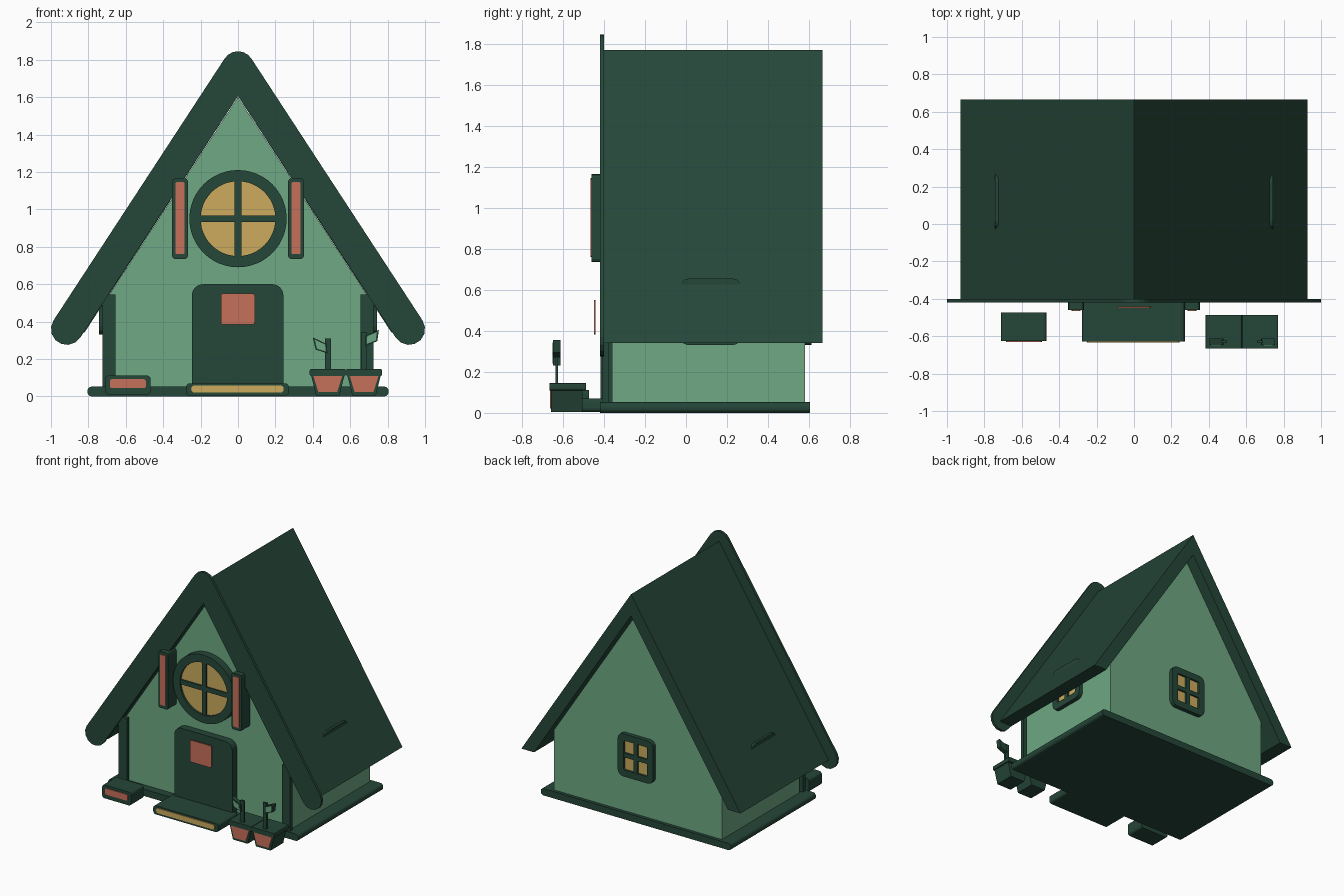
import bpy, bmesh
from math import sin, cos, pi, atan2, radians
from mathutils import Matrix

if "Cube" in bpy.data.objects:
    bpy.data.objects.remove(bpy.data.objects["Cube"])


def material(name, rgb):
    linear = [((c / 255 + 0.055) / 1.055) ** 2.4 for c in rgb] + [1]
    m = bpy.data.materials.new(name)
    m.use_nodes = True
    m.diffuse_color = linear
    m.node_tree.nodes["Principled BSDF"].inputs["Base Color"].default_value = linear
    return m


DARK = material("dark green", (37, 70, 56))
WALL = material("sage green", (110, 168, 131))
CORAL = material("coral", (198, 112, 90))
GOLD = material("warm yellow", (204, 171, 94))


def arc(cx, cz, r, a0, a1, n):
    return [(cx + r * cos(a0 + (a1 - a0) * i / n), cz + r * sin(a0 + (a1 - a0) * i / n))
            for i in range(n + 1)]


def rounded(x0, x1, z0, z1, r, n=3):
    """Rounded rectangle outline in the xz plane."""
    corners = [(x1 - r, z1 - r), (x0 + r, z1 - r), (x0 + r, z0 + r), (x1 - r, z0 + r)]
    return [p for i, (x, z) in enumerate(corners)
            for p in arc(x, z, r, i * pi / 2, (i + 1) * pi / 2, n)]


def finish(name, bm, mat, place=None):
    bmesh.ops.recalc_face_normals(bm, faces=bm.faces)
    mesh = bpy.data.meshes.new(name)
    bm.to_mesh(mesh)
    bm.free()
    mesh.materials.append(mat)
    obj = bpy.data.objects.new(name, mesh)
    bpy.context.collection.objects.link(obj)
    if place:
        obj.matrix_world = place
    return obj


def prism(name, outline, y0, y1, mat, place=None):
    """Extrude an xz outline from y0 to y1."""
    bm = bmesh.new()
    face = bm.faces.new([bm.verts.new((x, y0, z)) for x, z in outline])
    ext = bmesh.ops.extrude_face_region(bm, geom=[face])["geom"]
    for v in ext:
        if isinstance(v, bmesh.types.BMVert):
            v.co.y = y1
    return finish(name, bm, mat, place)


def box(name, x0, x1, y0, y1, z0, z1, mat, place=None):
    return prism(name, [(x0, z0), (x1, z0), (x1, z1), (x0, z1)], y0, y1, mat, place)


def ring(name, outer, inner, y0, y1, mat, place=None):
    """Frame with an opening, between two outlines of equal point count."""
    bm = bmesh.new()
    loops = [[bm.verts.new((x, y, z)) for x, z in o]
             for o, y in ((outer, y0), (outer, y1), (inner, y1), (inner, y0))]
    n = len(outer)
    for k in range(4):
        a, b = loops[k], loops[(k + 1) % 4]
        for i in range(n):
            j = (i + 1) % n
            bm.faces.new((a[i], a[j], b[j], b[i]))
    return finish(name, bm, mat, place)


def smooth(obj):
    bpy.ops.object.select_all(action="DESELECT")
    obj.select_set(True)
    bpy.context.view_layer.objects.active = obj
    bpy.ops.object.shade_smooth_by_angle(angle=radians(30))


def mirrored(points):
    return points + [(-x, z) for x, z in reversed(points) if abs(x) > 1e-5]


# Base slab, with softened edges
base = prism("base", rounded(-0.805, 0.805, 0, 0.052, 0.022), -0.42, 0.605, DARK)

# Gabled house body
prism("walls", mirrored([(0, 1.60), (0.71, 0.51), (0.71, 0.02)]), -0.36, 0.58, WALL)

# Steep roof, its eaves cut level
prism("roof", mirrored([(0, 1.77), (0.927, 0.342), (0.82, 0.342), (0, 1.605)]),
      -0.405, 0.665, DARK)

# Rounded gable trim
R, TOP, EX, EZ = 0.085, 1.76, 0.915, 0.36
tilt = atan2(EX, TOP - EZ)
trim = arc(0, TOP, R, pi / 2, tilt, 3) + arc(EX, EZ, R, tilt, tilt - pi, 7)
trim.append((0, TOP - R / sin(tilt)))
prism("gable_trim", mirrored(trim), -0.42, -0.4, DARK)

# Corner posts and shutters, one of each per side
for side, sx in (("left", 1), ("right", -1)):
    c = sx * 0.69
    box(side + "_post", c - 0.034, c + 0.034, -0.407, -0.378, 0.05, 0.545, DARK)
    c = sx * 0.31
    prism(side + "_shutter", rounded(c - 0.042, c + 0.042, 0.735, 1.165, 0.015, 2),
          -0.46, -0.36, DARK)
    prism(side + "_shutter_panel", rounded(c - 0.024, c + 0.024, 0.76, 1.145, 0.006, 1),
          -0.466, -0.458, CORAL)

# Round attic window
WZ = 0.95
circle = lambda r: arc(0, WZ, r, 0, 2 * pi, 48)[:-1]
smooth(ring("round_window_frame", circle(0.26), circle(0.2), -0.416, -0.355, DARK))
prism("round_window_glass", circle(0.21), -0.4, -0.36, GOLD)
box("round_window_upright", -0.018, 0.018, -0.412, -0.38, WZ - 0.205, WZ + 0.205, DARK)
box("round_window_crossbar", -0.205, 0.205, -0.411, -0.38, WZ - 0.018, WZ + 0.018, DARK)

# Square windows on the back and both sides
for name, x, y, angle in (("back", 0, 0.58, 180), ("left", 0.71, 0.12, 90),
                          ("right", -0.71, 0.12, -90)):
    place = Matrix.Translation((x, y, 0.493)) @ Matrix.Rotation(radians(angle), 4, "Z")
    name += "_window_"
    ring(name + "frame", rounded(-0.15, 0.15, -0.163, 0.163, 0.045),
         rounded(-0.1, 0.1, -0.112, 0.112, 0.012), -0.032, 0.01, DARK, place)
    box(name + "glass", -0.105, 0.105, -0.016, 0.01, -0.115, 0.115, GOLD, place)
    box(name + "upright", -0.017, 0.017, -0.03, 0, -0.115, 0.115, DARK, place)
    box(name + "crossbar", -0.105, 0.105, -0.029, 0, -0.017, 0.017, DARK, place)

# Door with rounded top corners, its small pane and the step
door = [(-0.247, 0.05), (0.243, 0.05)] + arc(0.183, 0.54, 0.06, 0, pi / 2, 4) \
    + arc(-0.187, 0.54, 0.06, pi / 2, pi, 4)
prism("door", door, -0.416, -0.35, DARK)
prism("door_pane", rounded(-0.092, 0.09, 0.383, 0.55, 0.012, 2), -0.45, -0.441, CORAL)
prism("doorstep", rounded(-0.278, 0.272, 0.004, 0.07, 0.02), -0.627, -0.4, DARK)
prism("doorstep_edge", rounded(-0.25, 0.244, 0.02, 0.058, 0.016), -0.633, -0.625, GOLD)

# Low planter box
prism("planter", rounded(-0.712, -0.467, 0.01, 0.112, 0.02), -0.625, -0.472, DARK)
prism("planter_panel", rounded(-0.685, -0.493, 0.044, 0.092, 0.01, 2), -0.631, -0.623, CORAL)


def taper(cx, top, bottom, z0, z1):
    return [(cx - bottom, z0), (cx + bottom, z0), (cx + top, z1), (cx - top, z1)]


def shrink(points, k):
    mx = sum(p[0] for p in points) / len(points)
    mz = sum(p[1] for p in points) / len(points)
    return [(mx + (x - mx) * k, mz + (z - mz) * k) for x, z in points]


# Two flower pots, each with a stem and one leaf
leaves = ([(0.40, 0.315), (0.475, 0.28), (0.478, 0.23), (0.415, 0.25)],
          [(0.682, 0.325), (0.753, 0.355), (0.745, 0.295), (0.68, 0.27)])
for name, cx, stem, top, leaf in (("inner_pot", 0.48, 0.481, 0.31, leaves[0]),
                                  ("outer_pot", 0.674, 0.673, 0.345, leaves[1])):
    prism(name, taper(cx, 0.09, 0.062, 0.004, 0.115), -0.658, -0.505, DARK)
    prism(name + "_panel", taper(cx, 0.078, 0.05, 0.022, 0.112), -0.663, -0.656, CORAL)
    prism(name + "_rim", rounded(cx - 0.097, cx + 0.097, 0.11, 0.146, 0.008, 2),
          -0.665, -0.487, DARK)
    box(name + "_stem", stem - 0.016, stem + 0.016, -0.637, -0.624, 0.14, top, DARK)
    prism(name + "_leaf", leaf, -0.648, -0.613, DARK)
    prism(name + "_leaf_face", shrink(leaf, 0.72), -0.652, -0.646, WALL)
